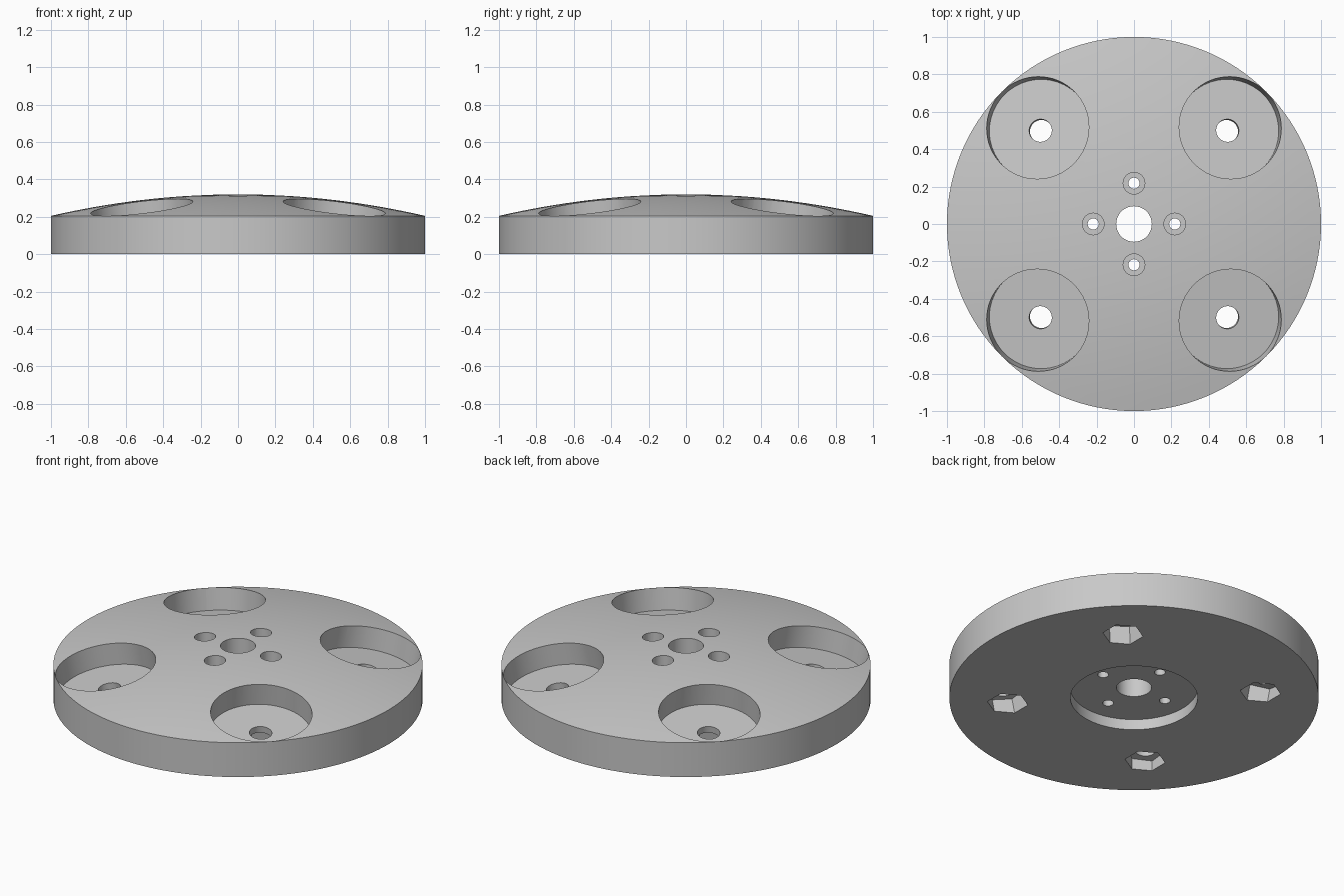
import bpy, bmesh, math
from mathutils import Matrix

cube = bpy.data.objects.get("Cube")
if cube:
    bpy.data.objects.remove(cube, do_unlink=True)

grey = bpy.data.materials.new("plain grey")
grey.use_nodes = True
colour = (0.58, 0.58, 0.58, 1)
grey.diffuse_color = colour
grey.node_tree.nodes["Principled BSDF"].inputs["Base Color"].default_value = colour


def lathe(name, profile, sides, matrix=None):
    """Closed turned solid from (radius, height) pairs, lowest first."""
    bm = bmesh.new()
    rings = []
    for r, z in profile:
        angles = [math.pi / 2 + math.tau * i / sides for i in range(sides)]
        rings.append([bm.verts.new((r * math.cos(a), r * math.sin(a), z)) for a in angles])
    for low, high in zip(rings, rings[1:]):
        for i in range(sides):
            j = (i + 1) % sides
            bm.faces.new((low[i], low[j], high[j], high[i]))
    bm.faces.new(rings[0][::-1])
    bm.faces.new(rings[-1])
    bmesh.ops.recalc_face_normals(bm, faces=bm.faces)
    if matrix is not None:
        bm.transform(matrix)
    mesh = bpy.data.meshes.new(name)
    bm.to_mesh(mesh)
    bm.free()
    mesh.materials.append(grey)
    obj = bpy.data.objects.new(name, mesh)
    bpy.context.collection.objects.link(obj)
    return obj


# Domed disc
STEPS = 16
dome = [(1 - 0.95 * i / STEPS, 0.32 - 0.115 * (1 - 0.95 * i / STEPS) ** 2)
        for i in range(STEPS + 1)]
disc = lathe("domed_disc", [(1, 0)] + dome, 128)

# Central bore with the round recess underneath
cutters = [lathe("bore_cutter",
                 [(0.345, -0.1), (0.345, 0.063), (0.095, 0.063), (0.095, 0.5)], 64)]

for k in range(4):
    # Counterbored screw holes around the bore
    a = k * math.pi / 2
    place = Matrix.Translation((0.218 * math.cos(a), 0.218 * math.sin(a), 0))
    cutters.append(lathe("screw_cutter",
                         [(0.03, -0.1), (0.03, 0.16), (0.058, 0.16), (0.058, 0.5)], 24, place))

    # Round pockets leaning outward, each with a bolt hole and a hexagonal nut seat
    a += math.pi / 4
    turn = Matrix.Rotation(a, 4, 'Z')
    lean = turn @ Matrix.Rotation(math.radians(9.2), 4, 'Y') @ turn.inverted()
    place = Matrix.Translation((math.copysign(0.5, math.cos(a)),
                                math.copysign(0.5, math.sin(a)), 0.123)) @ lean
    cutters.append(lathe("pocket_cutter",
                         [(0.061, -0.06), (0.061, 0), (0.275, 0), (0.275, 0.5)], 64, place))
    cutters.append(lathe("nut_cutter", [(0.11, -0.3), (0.11, -0.04)], 6, place))

# Cut everything out of the disc, then bake the result
for cutter in cutters:
    cutter.hide_render = True
    mod = disc.modifiers.new(cutter.name, 'BOOLEAN')
    mod.operation = 'DIFFERENCE'
    mod.solver = 'EXACT'
    mod.object = cutter

bpy.ops.object.select_all(action='DESELECT')
disc.select_set(True)
bpy.context.view_layer.objects.active = disc
for mod in list(disc.modifiers):
    bpy.ops.object.modifier_apply(modifier=mod.name)
for cutter in cutters:
    bpy.data.objects.remove(cutter, do_unlink=True)

bpy.ops.object.shade_smooth_by_angle(angle=math.radians(30))
